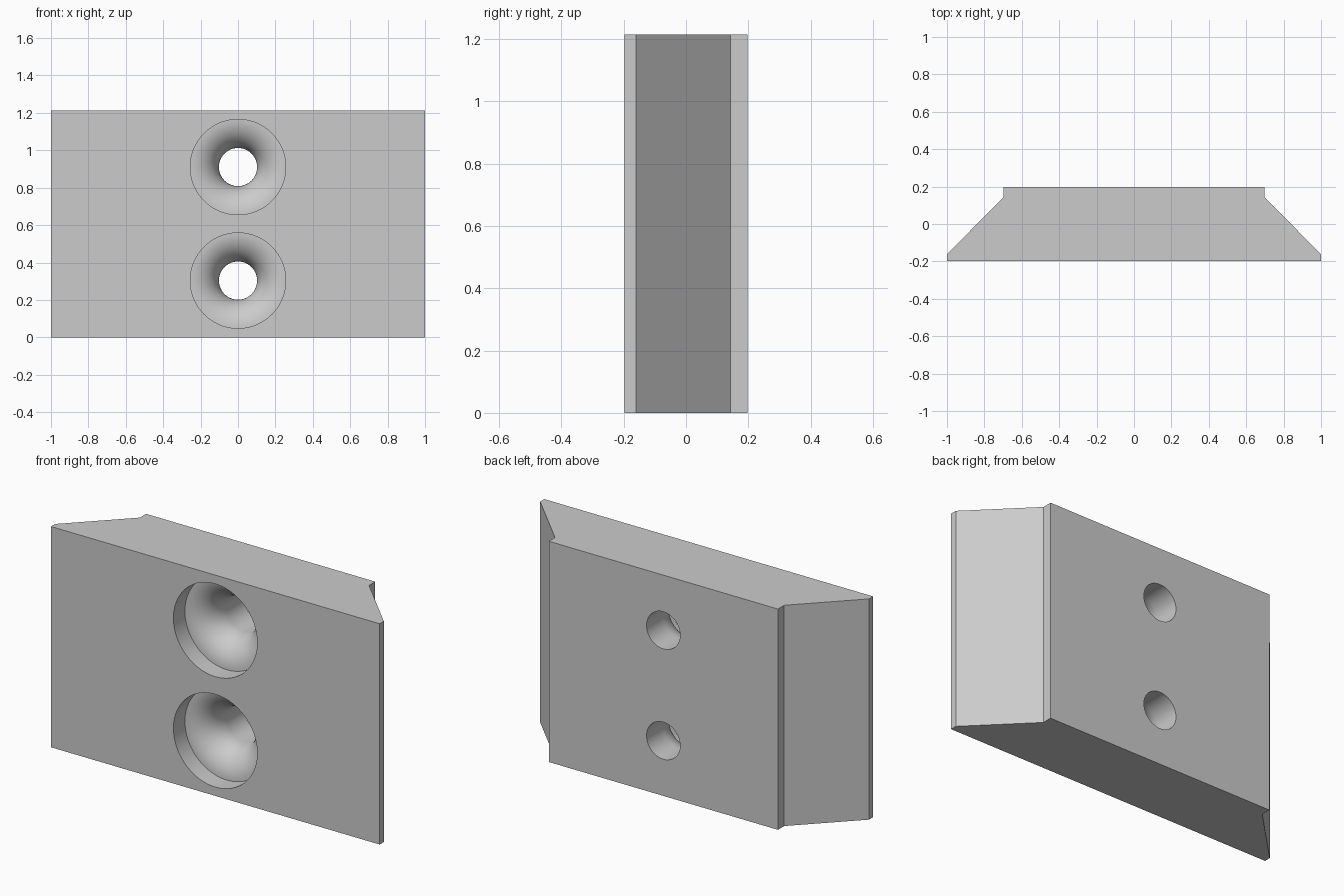
import bpy, bmesh, math
from mathutils import Vector, Matrix

HEIGHT, FRONT, BACK = 1.214, -0.197, 0.197
HOLE_R, BORE_R = 0.102, 0.255
BORE_FLOOR = FRONT + 0.1
SEGMENTS = 96

cube = bpy.data.objects.get("Cube")
if cube:
    bpy.data.objects.remove(cube, do_unlink=True)

grey = bpy.data.materials.new("plain grey")
grey.use_nodes = True
colour = (0.6, 0.6, 0.6, 1)
grey.diffuse_color = colour
grey.node_tree.nodes["Principled BSDF"].inputs["Base Color"].default_value = colour


def make_object(name, bm):
    bmesh.ops.recalc_face_normals(bm, faces=bm.faces)
    mesh = bpy.data.meshes.new(name)
    bm.to_mesh(mesh)
    bm.free()
    mesh.materials.append(grey)
    obj = bpy.data.objects.new(name, mesh)
    bpy.context.collection.objects.link(obj)
    return obj


# Dovetail block: mirrored outline pulled up to full height
half = [(1, FRONT), (1, -0.161), (0.697, 0.143), (0.697, BACK)]
outline = half + [(-x, y) for x, y in reversed(half)]
bm = bmesh.new()
base = bm.faces.new([bm.verts.new((x, y, 0)) for x, y in outline])
pulled = bmesh.ops.extrude_face_region(bm, geom=[base])
bmesh.ops.translate(bm, vec=(0, 0, HEIGHT),
                    verts=[v for v in pulled["geom"] if isinstance(v, bmesh.types.BMVert)])
block = make_object("dovetail_block", bm)

# Hole cutters: straight counterbore, flared throat, then a narrow through hole
flare = BORE_R - HOLE_R
profile = [(0, FRONT - 0.1), (BORE_R, FRONT - 0.1)]
for i in range(17):
    a = math.pi / 2 * i / 16
    profile.append((BORE_R - flare * math.sin(a), BORE_FLOOR + flare * (1 - math.cos(a))))
profile += [(HOLE_R, BACK + 0.1), (0, BACK + 0.1)]

bm = bmesh.new()
for z in (HEIGHT / 4, HEIGHT * 3 / 4):
    verts = [bm.verts.new((r, y, z)) for r, y in profile]
    edges = [bm.edges.new(pair) for pair in zip(verts, verts[1:])]
    bmesh.ops.spin(bm, geom=verts + edges, cent=(0, 0, z), axis=(0, 1, 0),
                   angle=math.tau, steps=SEGMENTS, use_duplicate=False)
bmesh.ops.remove_doubles(bm, verts=bm.verts, dist=0.0001)
cutter = make_object("hole_cutter", bm)
cutter.hide_render = True

# Cut the holes and keep the crisp edges sharp
cut = block.modifiers.new("holes", "BOOLEAN")
cut.operation = "DIFFERENCE"
cut.solver = "EXACT"
cut.object = cutter
bpy.ops.object.select_all(action="DESELECT")
block.select_set(True)
bpy.context.view_layer.objects.active = block
bpy.ops.object.modifier_apply(modifier=cut.name)
bpy.data.objects.remove(cutter, do_unlink=True)
bpy.ops.object.shade_smooth_by_angle(angle=math.radians(30))
